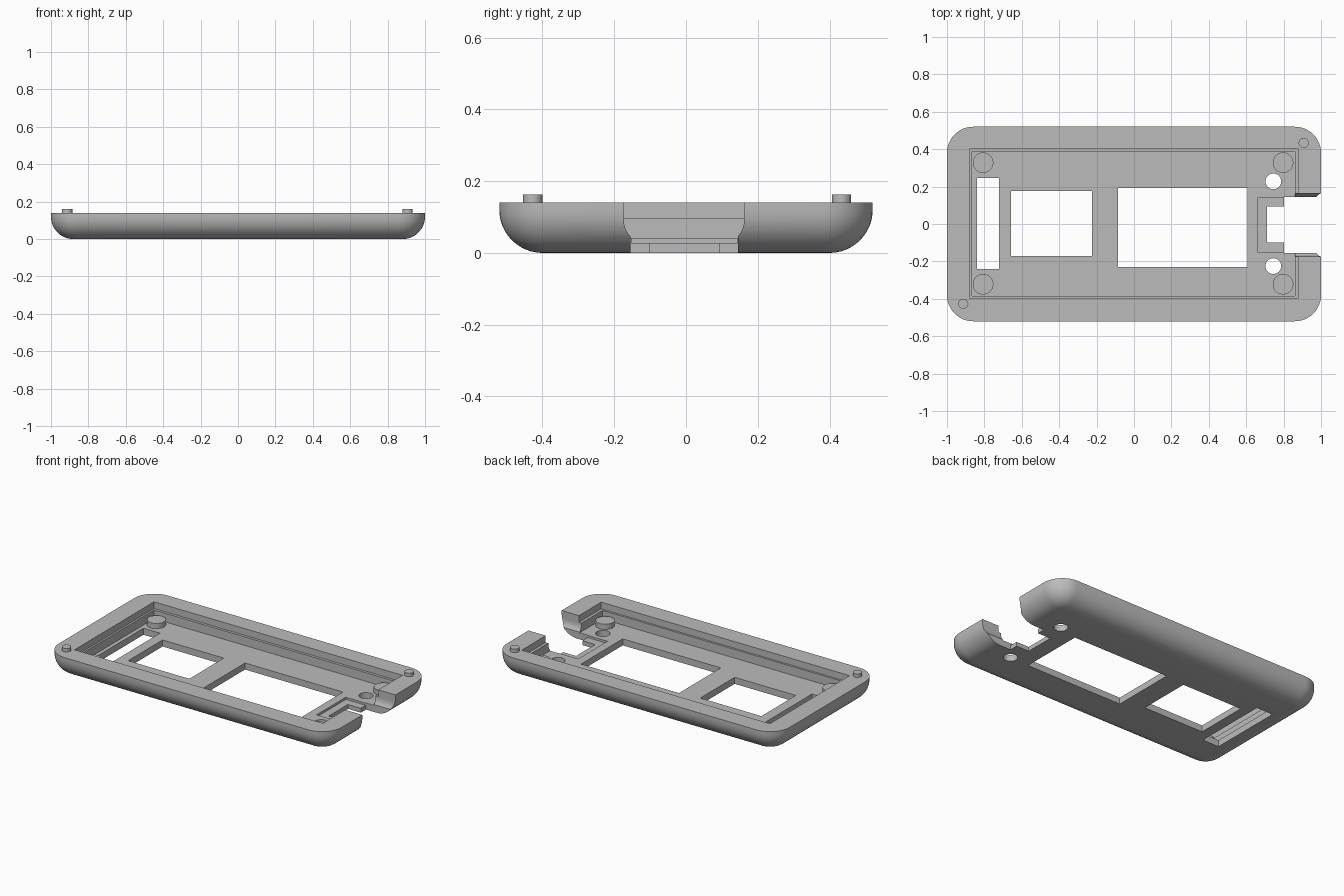
import bpy, bmesh
from math import sin, cos, pi

cube = bpy.data.objects.get("Cube")
if cube:
    bpy.data.objects.remove(cube, do_unlink=True)

grey = bpy.data.materials.new("matte grey")
grey.use_nodes = True
colour = (0.5, 0.5, 0.5, 1)
grey.diffuse_color = colour
grey.node_tree.nodes["Principled BSDF"].inputs["Base Color"].default_value = colour


def finish(name, bm):
    """Turn a bmesh into a grey object."""
    bmesh.ops.recalc_face_normals(bm, faces=bm.faces)
    mesh = bpy.data.meshes.new(name)
    bm.to_mesh(mesh)
    bm.free()
    mesh.materials.append(grey)
    obj = bpy.data.objects.new(name, mesh)
    bpy.context.collection.objects.link(obj)
    return obj


def loft(name, rings):
    """Skin closed rings of equal length and cap both ends."""
    bm = bmesh.new()
    loops = [[bm.verts.new(p) for p in ring] for ring in rings]
    n = len(loops[0])
    for a, b in zip(loops, loops[1:]):
        for i in range(n):
            j = (i + 1) % n
            bm.faces.new((a[i], a[j], b[j], b[i]))
    bm.faces.new(loops[0])
    bm.faces.new(loops[-1])
    return finish(name, bm)


def box(name, x0, x1, y0, y1, z0, z1):
    corners = [(x0, y0), (x1, y0), (x1, y1), (x0, y1)]
    return loft(name, [[(x, y, z) for x, y in corners] for z in (z0, z1)])


def disc(name, x, y, r, z0, z1, n=40):
    ring = [(x + r * cos(2 * pi * i / n), y + r * sin(2 * pi * i / n)) for i in range(n)]
    return loft(name, [[(px, py, z) for px, py in ring] for z in (z0, z1)])


def rounded_ring(hx, hy, r, z, n=12):
    ring = []
    for q, (sx, sy) in enumerate([(1, 1), (-1, 1), (-1, -1), (1, -1)]):
        for i in range(n + 1):
            a = (q + i / n) * pi / 2
            ring.append((sx * (hx - r) + r * cos(a), sy * (hy - r) + r * sin(a), z))
    return ring


# Outer shell: rounded rectangle with a filleted bottom edge
HX, HY, TOP, CORNER, FILLET = 1.0, 0.52, 0.14, 0.14, 0.12
rings = []
for i in range(13):
    a = i / 12 * pi / 2
    inset = FILLET * (1 - sin(a))
    rings.append(rounded_ring(HX - inset, HY - inset, CORNER - inset, FILLET * (1 - cos(a))))
rings.append(rounded_ring(HX, HY, CORNER, TOP))
shell = loft("case_shell", rings)

# Cavity, stepped rim, windows and connector recesses
FLOOR, RECESS, HIGH, LOW = 0.042, 0.028, 0.3, -0.1
cutters = [
    box("cavity_cutter", -0.865, 0.86, -0.385, 0.388, FLOOR, HIGH),
    box("rim_step_cutter", -0.877, 0.878, -0.398, 0.405, 0.097, HIGH),
    box("slot_cutter", -0.84, -0.723, -0.24, 0.245, LOW, HIGH),
    box("small_window_cutter", -0.657, -0.225, -0.17, 0.177, LOW, HIGH),
    box("large_window_cutter", -0.085, 0.608, -0.23, 0.192, LOW, HIGH),
    box("connector_recess_cutter", 0.662, 0.85, -0.152, 0.143, RECESS, HIGH),
    box("connector_inner_cutter", 0.712, 0.85, -0.1, 0.093, LOW, HIGH),
    box("connector_outer_cutter", 0.803, 1.1, -0.155, 0.145, LOW, HIGH),
]
for y in (-0.225, 0.228):
    cutters.append(disc("screw_hole_cutter", 0.745, y, 0.042, LOW, HIGH))

# Plug opening with rounded lower corners
Y0, Y1, R = -0.173, 0.162, 0.062
profile = [(Y1, HIGH), (Y0, HIGH)]
for i in range(11):
    a = i / 10 * pi / 2
    profile.append((Y0 + R - R * cos(a), RECESS + R - R * sin(a)))
for i in range(11):
    a = i / 10 * pi / 2
    profile.append((Y1 - R + R * sin(a), RECESS + R - R * cos(a)))
cutters.append(loft("plug_cutter", [[(x, y, z) for y, z in profile] for x in (0.855, 1.1)]))

bpy.context.view_layer.objects.active = shell
for cutter in cutters:
    mod = shell.modifiers.new(cutter.name, "BOOLEAN")
    mod.operation = "DIFFERENCE"
    mod.solver = "EXACT"
    mod.object = cutter
    bpy.ops.object.modifier_apply(modifier=mod.name)
    bpy.data.objects.remove(cutter, do_unlink=True)

# Support bosses on the floor and locating pegs on the rim
parts = [shell]
for x in (-0.807, 0.797):
    for y in (-0.322, 0.328):
        parts.append(disc("support_boss", x, y, 0.055, 0.03, 0.075))
for x, y in ((0.907, 0.433), (-0.913, -0.427)):
    parts.append(disc("locating_peg", x, y, 0.027, 0.12, 0.162))

# Smooth curves, crisp edges
bpy.ops.object.select_all(action="DESELECT")
for part in parts:
    part.select_set(True)
bpy.context.view_layer.objects.active = shell
bpy.ops.object.shade_smooth_by_angle(angle=pi / 6)
